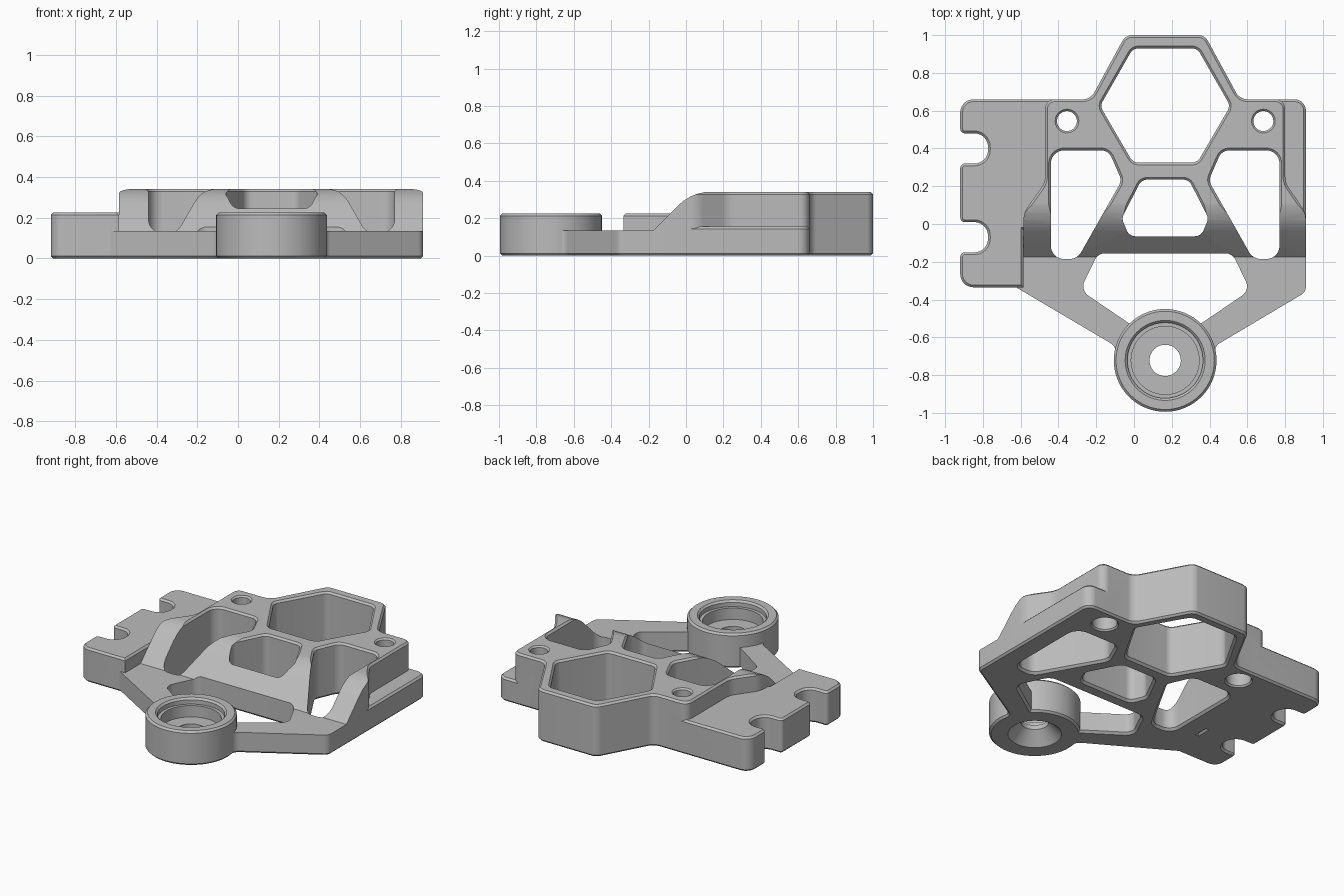
import bpy
import bmesh
from math import sin, cos, tan, pi
from mathutils import Vector

if "Cube" in bpy.data.objects:
    bpy.data.objects.remove(bpy.data.objects["Cube"])

MID = 0.165      # symmetry line of the frame
TOP = 0.34       # height of the raised frame
EDGE = 0.012     # edge chamfer

grey = bpy.data.materials.new("plain grey")
grey.use_nodes = True
grey.diffuse_color = (0.5, 0.5, 0.5, 1)
grey.node_tree.nodes["Principled BSDF"].inputs["Base Color"].default_value = (0.5, 0.5, 0.5, 1)


def mirrored(points):
    """Reflect corner points across the frame's symmetry line."""
    return [(2 * MID - x, y, r) for x, y, r in reversed(points)]


def rounded(points):
    """Polygon corners (x, y, radius) to a filleted loop."""
    loop = []
    for i, (x, y, r) in enumerate(points):
        p = Vector((x, y))
        a = Vector(points[i - 1][:2]) - p
        b = Vector(points[(i + 1) % len(points)][:2]) - p
        if r == 0:
            loop.append(p)
            continue
        u, v = a.normalized(), b.normalized()
        half = u.angle(v) / 2
        d = min(r / tan(half), 0.49 * a.length, 0.49 * b.length)
        r = d * tan(half)
        c = p + (u + v).normalized() * (r / sin(half))
        s, e = p + u * d - c, p + v * d - c
        turn = pi - 2 * half
        n = max(2, int(turn / 0.15))
        for k in range(n + 1):
            t = k / n
            loop.append(c + (s * sin((1 - t) * turn) + e * sin(t * turn)) / sin(turn))
    return loop


def circle(x, y, r, n=64):
    return [Vector((x + r * cos(2 * pi * k / n), y + r * sin(2 * pi * k / n))) for k in range(n)]


def inset(loop, d):
    out = []
    for i, p in enumerate(loop):
        e1 = (p - loop[i - 1]).normalized()
        e2 = (loop[(i + 1) % len(loop)] - p).normalized()
        n1, n2 = Vector((-e1.y, e1.x)), Vector((-e2.y, e2.x))
        out.append(p + (n1 + n2) * (d / (1 + n1.dot(n2))))
    return out


def prism(name, loop, levels, along_x=False):
    """Stack copies of a loop; each level is (height, inset)."""
    area = sum(loop[i - 1].cross(p) for i, p in enumerate(loop))
    if area < 0:
        loop = loop[::-1]
    bm = bmesh.new()
    rings = []
    for z, d in levels:
        pts = inset(loop, d)
        rings.append([bm.verts.new((z, p.x, p.y) if along_x else (p.x, p.y, z)) for p in pts])
    n = len(loop)
    for low, high in zip(rings, rings[1:]):
        for i in range(n):
            j = (i + 1) % n
            bm.faces.new((low[i], low[j], high[j], high[i]))
    bm.faces.new(rings[0][::-1])
    bm.faces.new(rings[-1])
    bmesh.ops.recalc_face_normals(bm, faces=bm.faces)
    mesh = bpy.data.meshes.new(name)
    bm.to_mesh(mesh)
    bm.free()
    mesh.materials.append(grey)
    ob = bpy.data.objects.new(name, mesh)
    bpy.context.collection.objects.link(ob)
    return ob


def solid(name, loop, height):
    return prism(name, loop, [(0, EDGE), (EDGE, 0), (height - EDGE, 0), (height, EDGE)])


def combine(target, other, operation):
    mod = target.modifiers.new(operation.lower(), 'BOOLEAN')
    mod.operation = operation
    mod.solver = 'EXACT'
    mod.object = other
    bpy.context.view_layer.objects.active = target
    bpy.ops.object.modifier_apply(modifier=mod.name)
    bpy.data.objects.remove(other)


# Raised frame outline with front arms
arm_right = [(0.425, -0.75, 0.02), (0.43, -0.645, 0.05)]
back_right = [(0.56, 0.66, 0.07), (0.375, 1.0, 0.06)]
outline = (arm_right
           + [(0.91, -0.36, 0.05), (0.91, 0.06, 0.12), (0.8, 0.22, 0.12), (0.8, 0.66, 0.05)]
           + back_right + mirrored(back_right)
           + [(-0.47, 0.66, 0.05), (-0.47, 0.22, 0.12), (-0.585, 0.06, 0.12), (-0.585, -0.1, 0),
              (-0.7, -0.1, 0), (-0.7, -0.333, 0), (-0.628, -0.333, 0)]
           + mirrored(arm_right))
frame = solid("bracket_frame", rounded(outline), TOP)

# Front ramp down to the thin arms
ramp = rounded([(-1.2, 0.135, 0), (-0.175, 0.135, 0), (0.032, 0.342, 0.25),
                (0.3, 0.342, 0), (0.3, 0.5, 0), (-1.2, 0.5, 0)])
combine(frame, prism("ramp_cutter", ramp, [(-1.2, 0), (1.2, 0)], True), 'DIFFERENCE')

# Opening between the arms
half_window = [(0.35, -0.53, 0.04), (0.615, -0.35, 0.06), (0.52, -0.155, 0.06)]
combine(frame, prism("arm_window_cutter", rounded(half_window + mirrored(half_window)),
                     [(-0.02, -0.034), (0.014, 0), (0.4, 0)]), 'DIFFERENCE')

# Side tab with two open notches
tab = [(-0.92, -0.335, 0.07), (-0.585, -0.335, 0), (-0.585, -0.03, 0), (-0.4, 0, 0),
       (-0.4, 0.66, 0), (-0.92, 0.66, 0.07)]
for y in (0.4, -0.07):
    tab += [(-0.92, y + 0.08, 0.025), (-0.773, y + 0.08, 0.078),
            (-0.773, y - 0.08, 0.078), (-0.92, y - 0.08, 0.025)]
combine(frame, solid("side_tab", rounded(tab), 0.225), 'UNION')

# Low ledge on the other side
ledge = [(0.6, -0.1, 0), (0.91, -0.1, 0), (0.91, 0.66, 0.06), (0.6, 0.66, 0)]
combine(frame, solid("side_ledge", rounded(ledge), 0.155), 'UNION')

# Round socket at the front
SOCKET_Y = -0.722
combine(frame, solid("front_socket", circle(MID, SOCKET_Y, 0.272), 0.225), 'UNION')


def bore(name, x, y, steps):
    """Turned hole; each step is (height, radius)."""
    cutter = prism(name, circle(x, y, 0.3), [(z, 0.3 - r) for z, r in steps])
    combine(frame, cutter, 'DIFFERENCE')


bore("socket_bore", MID, SOCKET_Y,
     [(-0.01, 0.17), (0.08, 0.083), (0.11, 0.083), (0.11, 0.18), (0.185, 0.18),
      (0.185, 0.2), (0.213, 0.2), (0.235, 0.222)])

# Bolt holes with a wide recess below
for x in (-0.355, 2 * MID + 0.355):
    bore("bolt_hole", x, 0.545,
         [(-0.02, 0.1), (0.01, 0.075), (0.18, 0.075), (0.18, 0.053), (0.33, 0.053), (0.36, 0.083)])

# Lightening windows: hexagon, middle and both sides
hexagon = [(0.335, 0.325, 0.05), (0.51, 0.625, 0.05), (0.335, 0.93, 0.05)]
middle = [(0.355, -0.065, 0.05), (0.395, 0.03, 0.05), (0.29, 0.235, 0.05)]
side = [(0.77, 0.39, 0.07), (0.465, 0.39, 0.06), (0.395, 0.23, 0.06),
        (0.63, -0.185, 0.07), (0.77, -0.185, 0.07)]
windows = [hexagon + mirrored(hexagon), middle + mirrored(middle), side, mirrored(side)]
for points in windows:
    cutter = prism("window_cutter", rounded(points),
                   [(-0.02, -0.034), (0.014, 0), (TOP - EDGE, 0), (TOP + 0.02, -0.032)])
    combine(frame, cutter, 'DIFFERENCE')

# Single material and smooth curved walls
frame.data.materials.clear()
frame.data.materials.append(grey)
for face in frame.data.polygons:
    face.material_index = 0
bpy.ops.object.select_all(action='DESELECT')
frame.select_set(True)
bpy.context.view_layer.objects.active = frame
bpy.ops.object.shade_smooth_by_angle(angle=0.5)
